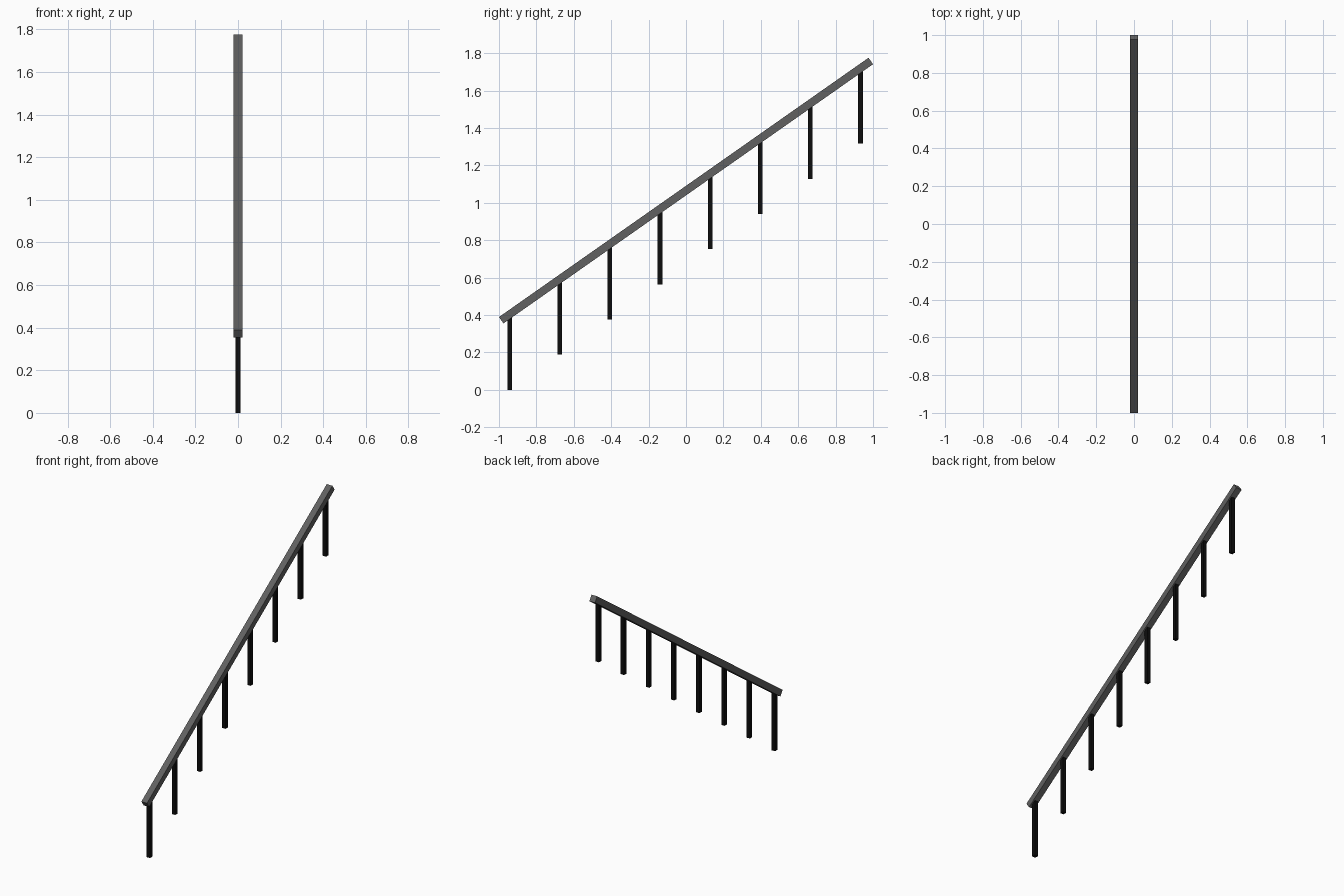
import bpy
import math

if "Cube" in bpy.data.objects:
    bpy.data.objects.remove(bpy.data.objects["Cube"])

ANGLE = math.radians(35.05)
SLOPE = math.tan(ANGLE)
RAIL_T = 0.042
RAIL_LEN = (2 - RAIL_T * math.sin(ANGLE)) / math.cos(ANGLE)
RAIL_Z = 1.065
POST_T = 0.025


def material(name, v):
    m = bpy.data.materials.new(name)
    m.diffuse_color = (v, v, v, 1)
    m.use_nodes = True
    m.node_tree.nodes["Principled BSDF"].inputs["Base Color"].default_value = m.diffuse_color
    return m


def box(name, size, loc, mat, tilt=0):
    bpy.ops.mesh.primitive_cube_add(size=1, location=loc, rotation=(tilt, 0, 0))
    ob = bpy.context.object
    ob.name = name
    ob.scale = size
    ob.data.materials.append(mat)
    return ob


rail_mat = material("dark_grey", 0.12)
post_mat = material("black", 0.004)

# Sloping square handrail
box("handrail", (RAIL_T, RAIL_LEN, RAIL_T), (0, 0, RAIL_Z), rail_mat, ANGLE)

# Eight upright balusters stepping up with the rail
for i in range(8):
    y = -0.943 + i * 0.268
    bottom = i * 0.188
    top = RAIL_Z + y * SLOPE - 0.008  # ends inside the rail
    box(f"baluster_{i + 1}", (POST_T, POST_T, top - bottom),
        (0, y, (top + bottom) / 2), post_mat)
